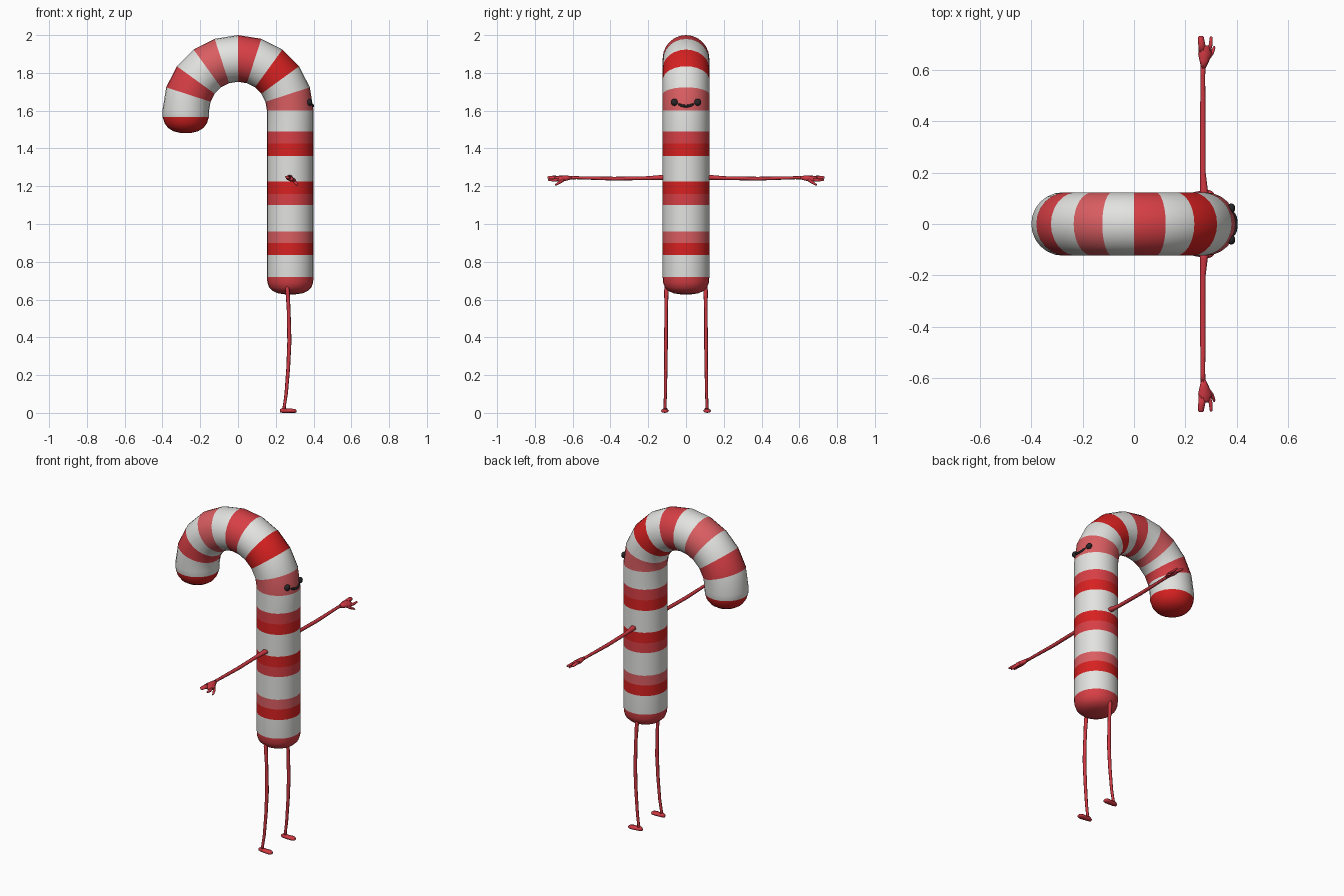
import bpy, bmesh, math
from mathutils import Vector

X, Y, Z = Vector((1, 0, 0)), Vector((0, 1, 0)), Vector((0, 0, 1))


def material(name, rgb):
    m = bpy.data.materials.new(name)
    m.diffuse_color = (*rgb, 1)
    return m


white = material("candy white", (0.76, 0.76, 0.74))
deep = material("deep red", (0.68, 0.015, 0.015))
mid = material("mid red", (0.68, 0.05, 0.06))
light = material("light red", (0.70, 0.11, 0.12))
limb = material("limb red", (0.62, 0.04, 0.055))
dark = material("face black", (0.02, 0.018, 0.02))
ALL = [white, deep, mid, light]


def sweep(name, rings, sides, mats, mirror=False):
    """rings: (centre, u vector, v vector, material index of the band after it)"""
    bm = bmesh.new()
    loops = []
    for c, u, v, _ in rings:
        loops.append([bm.verts.new(c + u * math.cos(a) + v * math.sin(a))
                      for a in (2 * math.pi * i / sides for i in range(sides))])
    for k in range(len(loops) - 1):
        for i in range(sides):
            j = (i + 1) % sides
            f = bm.faces.new((loops[k][i], loops[k][j], loops[k + 1][j], loops[k + 1][i]))
            f.material_index = rings[k][3]
    bm.faces.new(loops[0]).material_index = rings[0][3]
    bm.faces.new(loops[-1]).material_index = rings[-1][3]
    bmesh.ops.recalc_face_normals(bm, faces=bm.faces)
    for f in bm.faces:
        f.smooth = True
    me = bpy.data.meshes.new(name)
    bm.to_mesh(me)
    bm.free()
    for m in mats:
        me.materials.append(m)
    ob = bpy.data.objects.new(name, me)
    bpy.context.collection.objects.link(ob)
    if mirror:
        mod = ob.modifiers.new("mirror", 'MIRROR')
        mod.use_axis = (False, True, False)
    return ob


def tube(name, pts, u, v, sides=8, mat=limb, mirror=True):
    """pts: (x, y, z, radius along u, radius along v)"""
    return sweep(name, [(Vector(p[:3]), u * p[3], v * p[4], 0) for p in pts],
                 sides, [mat], mirror)


# striped cane: rounded foot, straight shaft, hook arc, rounded tip
R, ARC, ZC = 0.1235, 0.2765, 1.6
W, D, M, L = range(4)
cane = []
for r, z in ((0.03, 0.628), (0.065, 0.633), (0.092, 0.645), (0.112, 0.664), (0.121, 0.69)):
    cane.append((Vector((ARC, 0, z)), X * r, Y * r, M))
for z, m in ((0.72, W), (0.835, D), (0.90, L), (0.96, W), (1.10, M), (1.16, D),
             (1.225, W), (1.36, D), (1.425, M), (1.49, W)):
    cane.append((Vector((ARC, 0, z)), X * R, Y * R, m))
for k, m in enumerate((L, W, D, W, M, W, L, W, M, W, W)):
    a = math.radians(18 * k)
    d = Vector((math.cos(a), 0, math.sin(a)))
    cane.append((Z * ZC + d * ARC, d * R, Y * R, m))
for r, z in ((0.1225, 1.567), (0.112, 1.533), (0.093, 1.508), (0.065, 1.491), (0.03, 1.482)):
    cane.append((Vector((-ARC, 0, z)), -X * r, Y * r, D))
sweep("striped_cane", cane, 24, ALL)

# arms
tube("arms", [(0.275, 0.10, 1.245, 0.022, 0.016), (0.272, 0.135, 1.246, 0.015, 0.013),
              (0.268, 0.20, 1.243, 0.011, 0.010), (0.268, 0.38, 1.240, 0.011, 0.010),
              (0.268, 0.58, 1.245, 0.009, 0.008), (0.270, 0.625, 1.245, 0.011, 0.010)], X, Z)

# hands: tilted palm, fingers and thumb
U = Vector((0.93, 0, -0.37))
V = Vector((0.37, 0, 0.93))
tube("palms", [(0.270, 0.605, 1.245, 0.009, 0.009), (0.274, 0.635, 1.243, 0.020, 0.013),
               (0.277, 0.66, 1.240, 0.029, 0.014), (0.276, 0.685, 1.240, 0.027, 0.011),
               (0.274, 0.695, 1.241, 0.020, 0.007)], U, V)
tube("broad_fingers", [(0.268, 0.67, 1.244, 0.018, 0.010), (0.263, 0.705, 1.246, 0.014, 0.009),
                       (0.261, 0.727, 1.246, 0.012, 0.007), (0.261, 0.733, 1.246, 0.006, 0.004)], U, V)
tube("slim_fingers", [(0.290, 0.67, 1.235, 0.010, 0.009), (0.299, 0.70, 1.232, 0.008, 0.008),
                      (0.300, 0.726, 1.234, 0.006, 0.006), (0.300, 0.731, 1.234, 0.003, 0.003)], U, V)
tube("thumbs", [(0.288, 0.645, 1.236, 0.011, 0.010), (0.303, 0.665, 1.222, 0.009, 0.009),
                (0.311, 0.685, 1.211, 0.006, 0.007), (0.312, 0.693, 1.207, 0.003, 0.003)], U, V)

# legs
tube("legs", [(0.258, 0.100, 0.69, 0.006, 0.008), (0.262, 0.104, 0.65, 0.011, 0.012),
              (0.268, 0.105, 0.55, 0.010, 0.009), (0.272, 0.106, 0.38, 0.011, 0.010),
              (0.266, 0.107, 0.24, 0.010, 0.009), (0.255, 0.109, 0.10, 0.009, 0.008),
              (0.246, 0.111, 0.04, 0.008, 0.008), (0.242, 0.111, 0.012, 0.011, 0.010)], X, Y)

# feet
tube("feet", [(0.222, 0.110, 0.011, 0.009, 0.008), (0.235, 0.110, 0.013, 0.015, 0.013),
              (0.262, 0.111, 0.011, 0.018, 0.011), (0.288, 0.112, 0.011, 0.021, 0.011),
              (0.304, 0.112, 0.010, 0.016, 0.010), (0.311, 0.112, 0.009, 0.008, 0.005)], Y, Z)

# eyes
eye = []
for k in range(1, 8):
    a = math.pi * k / 8
    r = 0.019 * math.sin(a)
    eye.append((0.379 - 0.015 * math.cos(a), 0.061, 1.644, r, r))
tube("eyes", eye, Y, Z, 12, dark)

# smiling mouth wrapped around the shaft
mouth = []
for k in range(-4, 5):
    y = 0.0105 * k
    r = 0.004 if abs(k) == 4 else 0.007
    mouth.append((ARC + math.sqrt(R * R - y * y) - 0.002, y, 1.624 + 6 * y * y, r * 0.8, r))
tube("mouth", mouth, X, Z, 8, dark, False)
